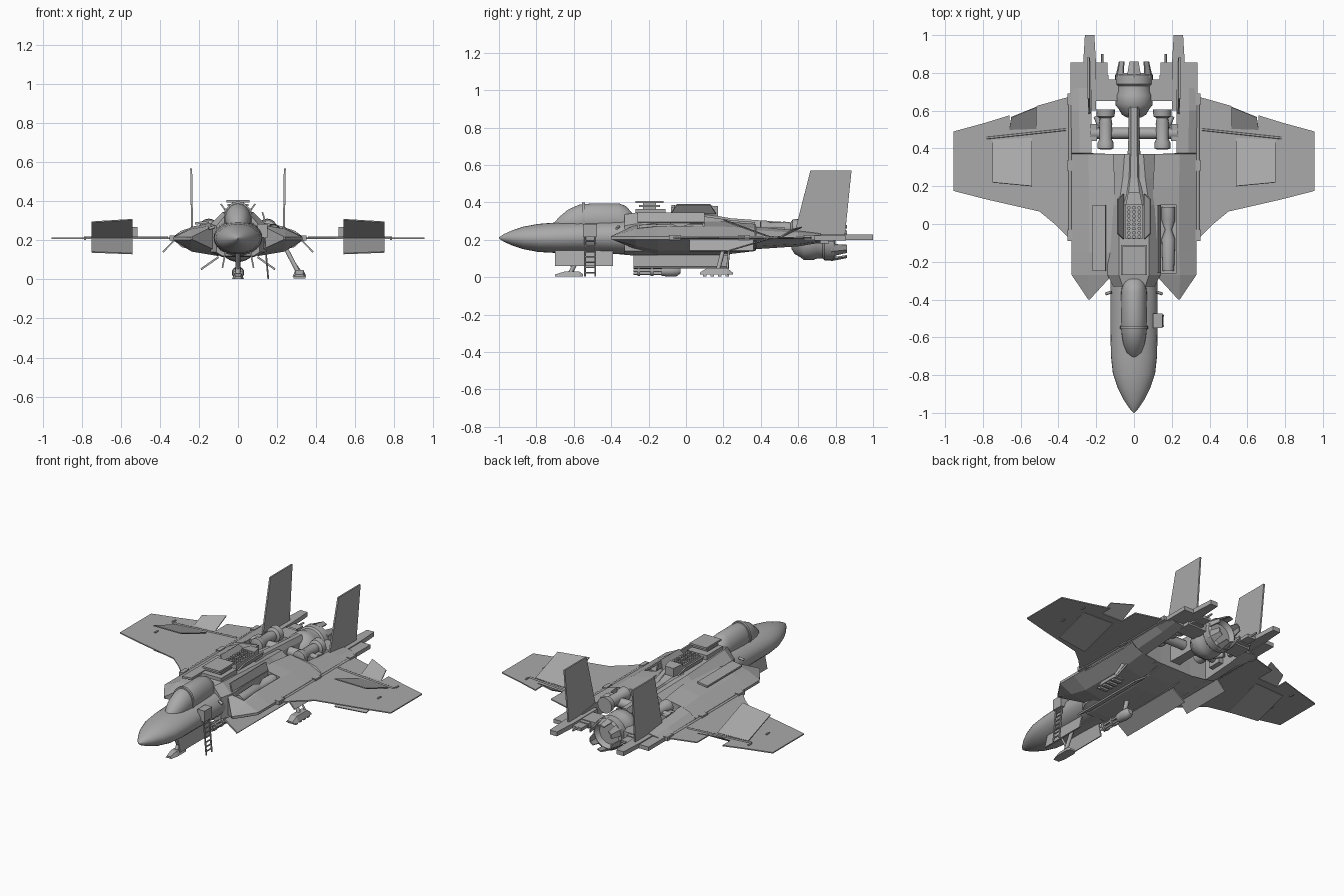
import bpy, bmesh, math
from mathutils import Vector as V

grey = bpy.data.materials.new("hull grey")
grey.diffuse_color = (0.4, 0.4, 0.4, 1)


def finish(name, bm, smooth=0):
    bmesh.ops.recalc_face_normals(bm, faces=bm.faces)
    me = bpy.data.meshes.new(name)
    bm.to_mesh(me)
    bm.free()
    if smooth:
        me.shade_smooth()
        me.set_sharp_from_angle(angle=math.radians(smooth))
    me.materials.append(grey)
    ob = bpy.data.objects.new(name, me)
    bpy.context.collection.objects.link(ob)
    return ob


def loft(name, sections, smooth=0):
    bm = bmesh.new()
    rings = [[bm.verts.new(p) for p in s] for s in sections]
    n = len(rings[0])
    for a, b in zip(rings, rings[1:]):
        for i in range(n):
            j = (i + 1) % n
            bm.faces.new((a[i], a[j], b[j], b[i]))
    bm.faces.new(rings[0])
    bm.faces.new(rings[-1])
    return finish(name, bm, smooth)


def box(name, x0, x1, y0, y1, z0, z1):
    return loft(name, [[(x0, y, z0), (x1, y, z0), (x1, y, z1), (x0, y, z1)] for y in (y0, y1)])


def plate(name, pts, t=0.008):
    p = [V(q) for q in pts]
    n = (p[1] - p[0]).cross(p[2] - p[0]).normalized() * t / 2
    return loft(name, [[q - n for q in p], [q + n for q in p]])


def lathe(name, x, z, profile, n=20):
    return loft(name, [[(x + r * math.cos(k * math.tau / n), y, z + r * math.sin(k * math.tau / n))
                        for k in range(n)] for y, r in profile], 40)


def rod(name, a, b, r, n=8):
    a, b = V(a), V(b)
    q = (b - a).to_track_quat('Z', 'Y')
    return loft(name, [[p + q @ V((r * math.cos(k * math.tau / n), r * math.sin(k * math.tau / n), 0))
                        for k in range(n)] for p in (a, b)], 50)


def oval(y, w, zb, zt, n=28):
    c, h = (zb + zt) / 2, (zt - zb) / 2
    return [(w * math.cos(k * math.tau / n), y, c + h * math.sin(k * math.tau / n)) for k in range(n)]


# nose, cockpit section and canopy
loft("nose_fuselage", [oval(*s) for s in (
    (-1, .003, .207, .213), (-.975, .025, .19, .23), (-.93, .055, .17, .25), (-.87, .085, .15, .27),
    (-.79, .112, .135, .285), (-.7, .122, .13, .292), (-.55, .125, .13, .3), (-.28, .125, .12, .31))], 40)
loft("canopy", [oval(*s) for s in (
    (-.71, .012, .25, .285), (-.68, .04, .23, .32), (-.63, .058, .22, .362), (-.57, .067, .22, .388),
    (-.5, .07, .22, .395), (-.36, .068, .22, .395), (-.32, .062, .22, .38), (-.29, .055, .22, .345))], 40)
loft("canopy_frame", [oval(y, .073, .22, .4) for y in (-.555, -.54)], 40)

# centre body and spine
loft("centre_body", [[(t, y, zt), (w, y, zt - .06), (w, y, .14), (.08, y, zb),
                      (-.08, y, zb), (-w, y, .14), (-w, y, zt - .06), (-t, y, zt)]
                     for y, t, w, zt, zb in ((-.33, .06, .11, .335, .12), (-.27, .08, .14, .345, .115),
                                             (.1, .08, .14, .325, .115), (.24, .06, .14, .305, .125),
                                             (.37, .05, .14, .295, .14))])
loft("spine", [[(w, y, .18), (w, y, z - .03), (w * .5, y, z), (-w * .5, y, z), (-w, y, z - .03), (-w, y, .18)]
               for y, w, z in ((.1, .075, .34), (.24, .04, .315), (.45, .03, .3), (.62, .03, .29))])

# dorsal hatch, grille of tubes, open doors
box("hatch_base", -.07, .07, -.27, -.11, .32, .365)
box("hatch_column", -.03, .03, -.23, -.16, .36, .4)
box("hatch_middle", -.055, .055, -.25, -.14, .376, .386)
box("hatch_lid", -.06, .06, -.27, -.12, .396, .408)
box("tube_block", -.045, .045, -.08, .1, .33, .372)
loft("tube_block_fairing", [[(w, y, .3), (w, y, z), (-w, y, z), (-w, y, .3)]
                            for y, w, z in ((.1, .045, .385), (.17, .03, .38))])
for i in range(3):
    for j in range(8):
        x, y = (i - 1) * .028, -.068 + j * .022
        rod("launch_tube", (x, y, .36), (x, y, .385), .0095)

# side hulls, tapering from pointed lips to open tail rails
def hull_section(s, y, xi, xo, zt, zb):
    xm, zm = xi + (xo - xi) * .6, .212
    return [(s * x, y, z) for x, z in ((xi, zt), (xm, zm + (zt - zm) * .68), (xo, zm + .006),
                                       (xo, zm - .01), (xm, zm + (zb - zm) * .75), (xi, zb))]


hulls = {}
for s in (-1, 1):
    hulls[s] = loft("side_hull", [hull_section(s, *q) for q in (
        (-.4, .234, .242, .22, .204), (-.27, .115, .33, .28, .15), (-.15, .1, .33, .298, .12),
        (.2, .1, .33, .298, .12), (.37, .11, .33, .285, .14), (.375, .225, .33, .27, .15),
        (.6, .225, .335, .25, .165), (.72, .225, .335, .235, .185))])

# right upper bay cut into the hull, with a drum inside
cutter = box("bay_cutter", .14, .225, -.26, .1, .24, .4)
cutter.hide_render = True
cutter.hide_viewport = True
cut = hulls[1].modifiers.new("bay", 'BOOLEAN')
cut.object = cutter
cut.operation = 'DIFFERENCE'
lathe("bay_drum", .182, .25, [(-.25, .03), (-.08, .036), (-.03, .018), (.02, .036), (.09, .036)], 16)
plate("bay_lid", [(.14, -.26, .295), (.14, .1, .295), (.125, .1, .345), (.125, -.26, .345)])
plate("closed_bay_lid", [(-.15, -.25, .296), (-.15, .1, .296), (-.22, .1, .287), (-.22, -.25, .287)], .012)

for s in (-1, 1):
    # dorsal tube doors
    plate("tube_door", [(s * .055, -.08, .34), (s * .055, .16, .34), (s * .088, .13, .388), (s * .088, -.05, .388)])
    # wing with a trailing notch, raised flap and split air brake
    plate("wing", [(s * x, y, .211) for x, y in (
        (.32, -.08), (.345, -.075), (.42, .0), (.5, .066), (.78, .13), (.955, .175), (.955, .49),
        (.79, .535), (.66, .575), (.66, .5), (.515, .505), (.515, .625), (.32, .68))], .007)
    plate("raised_flap", [(s * .515, .505, .212), (s * .66, .5, .212), (s * .65, .565, .255), (s * .515, .62, .268)], .006)
    plate("upper_air_brake", [(s * .54, .455, .214), (s * .75, .445, .214), (s * .75, .22, .295), (s * .54, .2, .308)], .006)
    plate("lower_air_brake", [(s * .54, .455, .208), (s * .75, .445, .208), (s * .75, .22, .14), (s * .54, .2, .132)], .006)
    rod("wing_flap_hinge", (s * .36, .5, .215), (s * .78, .455, .215), .006)
    rod("wing_root_tube", (s * .338, -.07, .212), (s * .338, .68, .212), .009)
    for y in (-.06, .31, .66):
        box("root_hinge", s * .325, s * .352, y - .03, y + .03, .2, .226)
    for y in (.3, .48):
        box("tip_fold_hinge", s * .78, s * .79, y - .015, y + .015, .203, .22)
    # outer and belly bay doors
    plate("outer_door", [(s * .328, .02, .2), (s * .328, .36, .2), (s * .385, .36, .14), (s * .385, .02, .14)])
    plate("belly_door", [(s * .1, -.28, .115), (s * .1, .23, .115), (s * .19, .23, .052), (s * .19, -.28, .052)], .01)
    plate("nose_door", [(s * .06, -.7, .16), (s * .06, -.39, .16), (s * .08, -.39, .06), (s * .08, -.7, .06)])
    # tail fin, boom and deck
    plate("tail_fin", [(s * .235, .58, .235), (s * .24, .665, .57), (s * .24, .885, .57), (s * .235, .85, .225)], .01)
    loft("tail_boom", [[(s * (.235 - w), y, .2), (s * (.235 + w), y, .2), (s * (.235 + w), y, .228),
                        (s * (.235 - w), y, .228)] for y, w in ((.6, .035), (.85, .034), (1, .025))])
    box("tail_deck_outer", s * .265, s * .335, .69, .855, .197, .222)
    box("tail_deck_inner", s * .135, s * .215, .765, .79, .19, .22)
    box("tail_actuator", s * .14, s * .2, .79, .855, .195, .215)
    rod("tail_probe", (s * .168, .84, .21), (s * .168, .9, .21), .006)
    # lift engine pods in the open bay
    lathe("lift_engine", s * .15, .262, [(.395, .028), (.4, .042), (.43, .042), (.45, .032), (.53, .035),
                                         (.56, .03), (.57, .047), (.605, .05)], 16)
    rod("engine_pipe", (s * .15, .45, .235), (s * .2, .57, .22), .015)
    rod("engine_axle", (s * .03, .48, .24), (s * .23, .48, .24), .03, 12)
    box("bay_rib", s * .195, s * .23, .44, .53, .19, .265)
    # shoulder ports and small intake handles
    rod("shoulder_brace", (s * .12, -.36, .27), (s * .15, -.37, .26), .008)

# rear crossbeam and main engine
box("rear_crossbeam", -.23, .23, .65, .765, .18, .225)
lathe("main_engine", 0, .19, [(.565, .04), (.58, .065), (.61, .082), (.63, .098), (.68, .098),
                              (.7, .09), (.73, .09), (.74, .1), (.79, .1), (.8, .085), (.77, .07)], 28)
for k in range(6):
    a0, a1 = (k + .12) * math.tau / 6, (k + .88) * math.tau / 6
    am = (a0 + a1) / 2
    ring = [(a0, .1, .775), (am, .104, .775), (a1, .1, .775)], [(a0 + .1, .082, .86), (am, .088, .86), (a1 - .1, .082, .86)]
    loft("nozzle_petal", [[((r - d) * math.cos(a), y, .19 + (r - d) * math.sin(a)) for d, row in
                           ((0, r0), (.008, r0[::-1])) for a, r, y in row] for r0 in ring])

# boarding ladder with its locker on the right of the cockpit
box("ladder_locker", .1, .15, -.55, -.475, .215, .285)
for y in (-.54, -.485):
    rod("ladder_rail", (.135, y, .23), (.155, y, .003), .005, 6)
for k in range(7):
    z = .025 + k * .028
    rod("ladder_rung", (.155 - z * .088, -.54, z), (.155 - z * .088, -.485, z), .0045, 6)

# nose skid
loft("nose_skid", [[(-w, y, .003), (w, y, .003), (w * .6, y, z), (-w * .6, y, z)]
                   for y, w, z in ((-.7, .02, .015), (-.65, .03, .03), (-.57, .03, .03), (-.55, .02, .015))])
rod("nose_strut", (0, -.62, .02), (0, -.55, .15), .012)
rod("nose_brace", (0, -.66, .15), (0, -.6, .04), .007)

# belly rotary gun
lathe("gun_body", 0, .035, [(-.13, .028), (-.09, .032), (-.05, .03), (-.03, .015)], 16)
for k in range(6):
    a = k * math.tau / 6
    x, z = .018 * math.cos(a), .035 + .018 * math.sin(a)
    rod("gun_barrel", (x, -.28, z), (x, -.12, z), .007)
for y in (-.26, -.19):
    lathe("gun_band", 0, .035, [(y, .028), (y + .015, .028)], 16)
rod("gun_mount", (0, -.09, .04), (0, -.06, .13), .014)

# deployed foot on the right side
loft("side_foot", [[(.315 - w, y, .003 + .012), (.315 + w, y, .015), (.315 + w * .6, y, z), (.315 - w * .6, y, z)]
                   for y, w, z in ((.075, .03, .025), (.11, .035, .048), (.22, .035, .048), (.25, .03, .025))])
rod("foot_strut", (.25, .2, .15), (.31, .17, .035), .012)
rod("foot_brace", (.25, .23, .14), (.32, .22, .04), .006)
for y in (.1, .14, .18, .22):
    box("foot_cleat", .285, .345, y - .01, y + .01, .004, .016)
